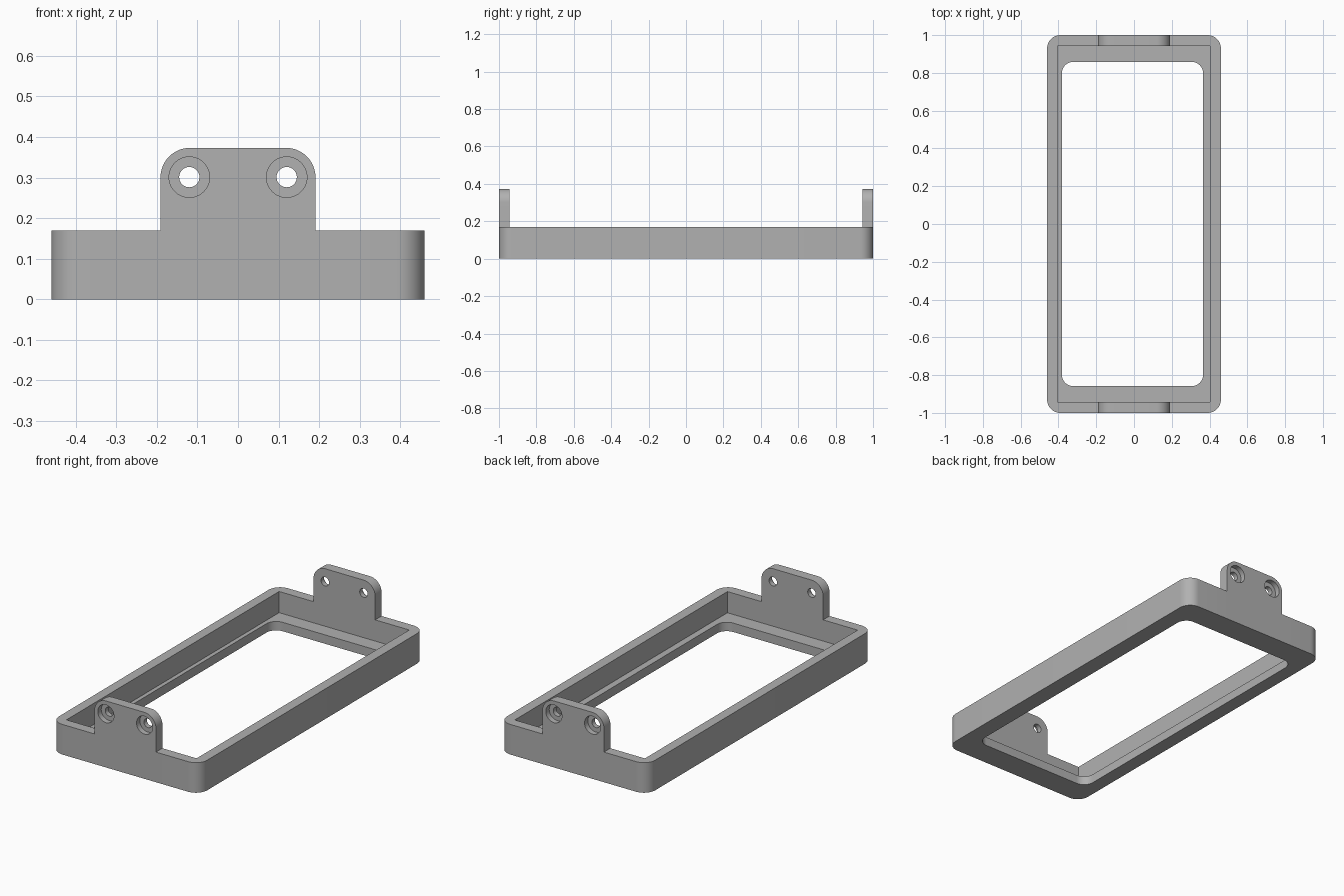
import bpy
import bmesh
from math import sin, cos, pi, radians
from mathutils import Vector

cube = bpy.data.objects.get("Cube")
if cube:
    bpy.data.objects.remove(cube, do_unlink=True)

grey = bpy.data.materials.new("plain grey")
grey.use_nodes = True
grey.diffuse_color = (0.44, 0.44, 0.44, 1)
grey.node_tree.nodes["Principled BSDF"].inputs["Base Color"].default_value = grey.diffuse_color


def rounded(x0, x1, y0, y1, r_low, r_high, steps=12):
    """Outline of a rectangle with its own radius for the low and high corners."""
    corners = [(x1, y1, -1, -1, r_high), (x0, y1, 1, -1, r_high),
               (x0, y0, 1, 1, r_low), (x1, y0, -1, 1, r_low)]
    points = []
    for i, (x, y, sx, sy, r) in enumerate(corners):
        if r == 0:
            points.append((x, y))
            continue
        for k in range(steps + 1):
            a = (i + k / steps) * pi / 2
            points.append((x + sx * r + r * cos(a), y + sy * r + r * sin(a)))
    return points


def circle(x, z, r, steps=40):
    return [(x + r * cos(2 * pi * k / steps), z + r * sin(2 * pi * k / steps))
            for k in range(steps)]


def prism(name, outline, low, high, along_y=False):
    """Extrude an outline along z, or an x-z outline along y."""
    bm = bmesh.new()
    place = (lambda p: (p[0], low, p[1])) if along_y else (lambda p: (p[0], p[1], low))
    face = bm.faces.new([bm.verts.new(place(p)) for p in outline])
    ext = bmesh.ops.extrude_face_region(bm, geom=[face])
    offset = Vector((0, high - low, 0) if along_y else (0, 0, high - low))
    bmesh.ops.translate(bm, vec=offset,
                        verts=[v for v in ext["geom"] if isinstance(v, bmesh.types.BMVert)])
    bmesh.ops.recalc_face_normals(bm, faces=bm.faces)
    mesh = bpy.data.meshes.new(name)
    bm.to_mesh(mesh)
    bm.free()
    mesh.materials.append(grey)
    obj = bpy.data.objects.new(name, mesh)
    bpy.context.collection.objects.link(obj)
    return obj


def combine(target, tool, operation):
    """Apply a boolean and discard the tool."""
    bpy.ops.object.select_all(action="DESELECT")
    bpy.context.view_layer.objects.active = target
    target.select_set(True)
    mod = target.modifiers.new(operation, "BOOLEAN")
    mod.operation, mod.solver, mod.object = operation, "EXACT", tool
    bpy.ops.object.modifier_apply(modifier=mod.name)
    bpy.data.objects.remove(tool, do_unlink=True)


# Solid block with a full-length ridge that becomes the two end tabs
frame = prism("tray_frame", rounded(-0.46, 0.46, -1, 1, 0.07, 0.07), 0, 0.169)
ridge = prism("tab_ridge", rounded(-0.191, 0.191, 0, 0.373, 0, 0.072), -1, 1, True)
combine(frame, ridge, "UNION")

# Square-cornered cavity above the ledge, rounded opening through the floor
cavity = prism("cavity", rounded(-0.405, 0.403, -0.943, 0.943, 0, 0), 0.05, 0.6)
combine(frame, cavity, "DIFFERENCE")
opening = prism("opening", rounded(-0.382, 0.366, -0.858, 0.858, 0.06, 0.06), -0.1, 0.1)
combine(frame, opening, "DIFFERENCE")

# Screw holes with counterbores on the outer faces of the tabs
for x in (-0.12, 0.12):
    combine(frame, prism("hole", circle(x, 0.301, 0.025), -1.1, 1.1, True), "DIFFERENCE")
    for side in (-1, 1):
        ends = sorted((side * 0.97, side * 1.1))
        bore = prism("counterbore", circle(x, 0.301, 0.05), *ends, True)
        combine(frame, bore, "DIFFERENCE")

# Smooth the rounded corners, keep the edges crisp
bpy.ops.object.select_all(action="DESELECT")
frame.select_set(True)
bpy.context.view_layer.objects.active = frame
bpy.ops.object.shade_smooth_by_angle(angle=radians(30))
